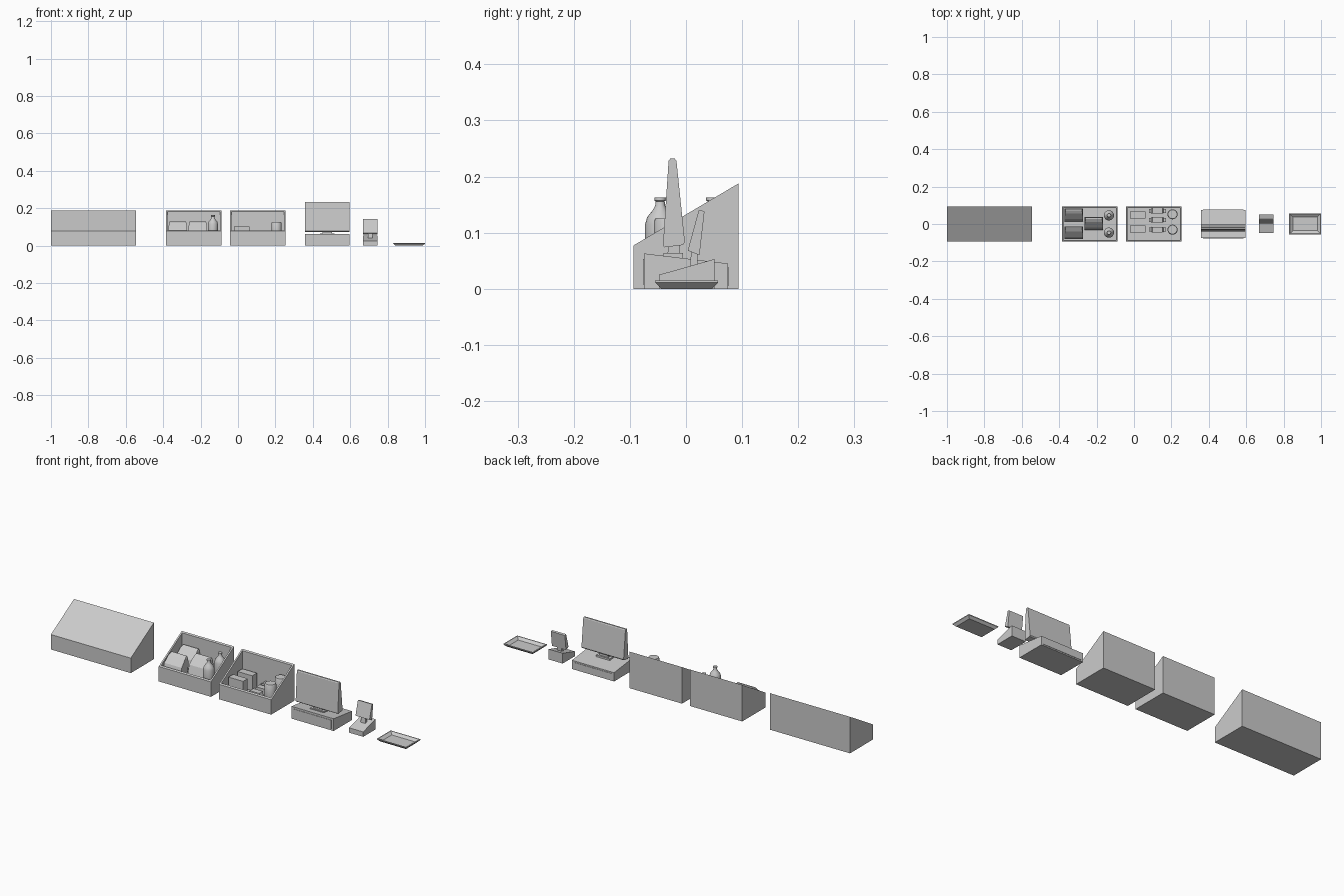
import bpy, bmesh, math

cube = bpy.data.objects.get("Cube")
if cube:
    bpy.data.objects.remove(cube, do_unlink=True)

GREY = (0.6, 0.6, 0.6, 1)
mat = bpy.data.materials.new("plain grey")
mat.use_nodes = True
mat.diffuse_color = GREY
mat.node_tree.nodes["Principled BSDF"].inputs["Base Color"].default_value = GREY


def finish(name, bm, smooth=False):
    bmesh.ops.recalc_face_normals(bm, faces=bm.faces)
    mesh = bpy.data.meshes.new(name)
    bm.to_mesh(mesh)
    bm.free()
    mesh.materials.append(mat)
    obj = bpy.data.objects.new(name, mesh)
    bpy.context.scene.collection.objects.link(obj)
    if smooth:
        bpy.ops.object.select_all(action='DESELECT')
        obj.select_set(True)
        bpy.context.view_layer.objects.active = obj
        bpy.ops.object.shade_smooth_by_angle(angle=math.radians(35))
    return obj


def loft(name, rings, smooth=False):
    """Skin a list of equal-length point rings and cap both ends."""
    bm = bmesh.new()
    loops = [[bm.verts.new(p) for p in ring] for ring in rings]
    for a, b in zip(loops, loops[1:]):
        for i in range(len(a)):
            j = (i + 1) % len(a)
            bm.faces.new((a[i], a[j], b[j], b[i]))
    bm.faces.new(loops[0])
    bm.faces.new(loops[-1])
    return finish(name, bm, smooth)


def prism(name, x0, x1, profile):
    """Extrude a (y, z) side profile along x."""
    return loft(name, [[(x, y, z) for y, z in profile] for x in (x0, x1)])


def box(name, x0, x1, y0, y1, z0, z1):
    return prism(name, x0, x1, [(y0, z0), (y1, z0), (y1, z1), (y0, z1)])


def rect(cx, cy, hx, hy, z):
    return [(cx + sx * hx, cy + sy * hy, z) for sx, sy in ((-1, -1), (1, -1), (1, 1), (-1, 1))]


def lathe(name, cx, cy, profile, sides=20):
    """Turn an (r, z) profile around a vertical axis."""
    turn = [2 * math.pi * i / sides for i in range(sides)]
    return loft(name, [[(cx + r * math.cos(t), cy + r * math.sin(t), z) for t in turn]
                       for r, z in profile], True)


# Shared sloping case profile
D, LOW, HIGH = 0.094, 0.077, 0.188
CASE = [(-D, 0), (D, 0), (D, HIGH), (-D, LOW)]
FLOOR, WALL = 0.025, 0.008

# Closed display case
prism("closed_case", -1.0, -0.545, CASE)


# Open display bins
def bin_case(name, x0, x1):
    prism(name + "_right_wall", x0, x0 + WALL, CASE)
    prism(name + "_left_wall", x1 - WALL, x1, CASE)
    a, b = x0 + WALL, x1 - WALL
    slope = (HIGH - LOW) / (2 * D) * WALL
    prism(name + "_front_wall", a, b,
          [(-D, 0), (WALL - D, 0), (WALL - D, LOW + slope), (-D, LOW)])
    prism(name + "_back_wall", a, b,
          [(D - WALL, 0), (D, 0), (D, HIGH), (D - WALL, HIGH - slope)])
    box(name + "_floor", a, b, WALL - D, D - WALL, 0, FLOOR)


bin_case("snack_bin", -0.386, -0.088)
bin_case("goods_bin", -0.043, 0.255)

# Snack bags leaning back, pinched at the top and bottom
BAG = [(0.0, 0.046, 0.012, -0.012), (0.025, 0.05, 0.03, -0.006),
       (0.065, 0.05, 0.028, 0.004), (0.095, 0.047, 0.012, 0.018), (0.105, 0.043, 0.003, 0.026)]
for i, (x, y) in enumerate([(-0.322, 0.05), (-0.322, -0.045), (-0.215, 0.005)]):
    loft(f"snack_bag_{i + 1}",
         [rect(x, y + dy, hx, hy, FLOOR + z) for z, hx, hy, dy in BAG])

# Bottles
BOTTLE = [(0.024, FLOOR), (0.027, 0.03), (0.027, 0.115), (0.023, 0.128), (0.014, 0.139),
          (0.009, 0.148), (0.008, 0.156), (0.01, 0.157), (0.01, 0.163)]
for side, y in (("front", -0.046), ("back", 0.046)):
    lathe(side + "_bottle", -0.134, y, BOTTLE)

# Cartons and cans
for side, y in (("front", -0.027), ("back", 0.048)):
    box(side + "_carton", -0.022, 0.061, y - 0.019, y + 0.019, FLOOR, 0.101)
for side, y in (("front", -0.03), ("back", 0.052)):
    lathe(side + "_can", 0.206, y, [(0.024, FLOOR), (0.027, 0.03), (0.027, 0.121), (0.024, 0.126)])

# Wrapped bars: a plump middle with flat sealed ends
for i, y in enumerate((-0.03, 0.022, 0.07)):
    sections = [(-0.046, 0.011, 0.003), (-0.033, 0.011, 0.003), (-0.027, 0.016, 0.018)]
    sections += [(-x, w, h) for x, w, h in reversed(sections)]
    loft(f"wrapped_bar_{i + 1}",
         [[(0.125 + x, y + sy * min(w, 0.015), 0.045 + sz * h)
           for sy, sz in ((-1, -1), (1, -1), (1, 1), (-1, 1))] for x, w, h in sections])

# Cash register
RX0, RX1 = 0.357, 0.597
prism("register_base", RX0, RX1, [(-0.075, 0), (0.075, 0), (0.075, 0.045), (-0.075, 0.063)])
box("register_drawer", RX0 + 0.012, RX1 - 0.012, -0.077, -0.074, 0.008, 0.053)
box("register_rear_panel", RX0 + 0.012, RX1 - 0.012, 0.074, 0.077, 0.006, 0.038)
prism("register_neck", 0.452, 0.502, [(-0.034, 0.055), (-0.012, 0.053), (-0.012, 0.083), (-0.03, 0.083)])
box("register_foot", 0.438, 0.516, -0.04, -0.005, 0.055, 0.064)
prism("register_screen", RX0, RX1,
      [(-0.041, 0.077), (-0.038, 0.074), (-0.006, 0.078), (-0.002, 0.083),
       (-0.017, 0.228), (-0.02, 0.232), (-0.028, 0.232), (-0.031, 0.228)])

# Card terminal
prism("terminal_base", 0.667, 0.747, [(-0.048, 0), (0.051, 0), (0.051, 0.053), (-0.048, 0.025)])
prism("terminal_neck", 0.694, 0.72, [(0.006, 0.035), (0.02, 0.04), (0.022, 0.07), (0.01, 0.07)])
prism("terminal_screen", 0.667, 0.747, [(0.003, 0.068), (0.024, 0.06), (0.033, 0.138), (0.023, 0.141)])

# Coin tray with a sunken centre
TX, TY = 0.915, 0.001
loft("coin_tray", [rect(TX, TY, 0.073, 0.045, 0), rect(TX, TY, 0.085, 0.056, 0.011),
                   rect(TX, TY, 0.085, 0.056, 0.015), rect(TX, TY, 0.081, 0.052, 0.015),
                   rect(TX, TY, 0.066, 0.037, 0.004)])
